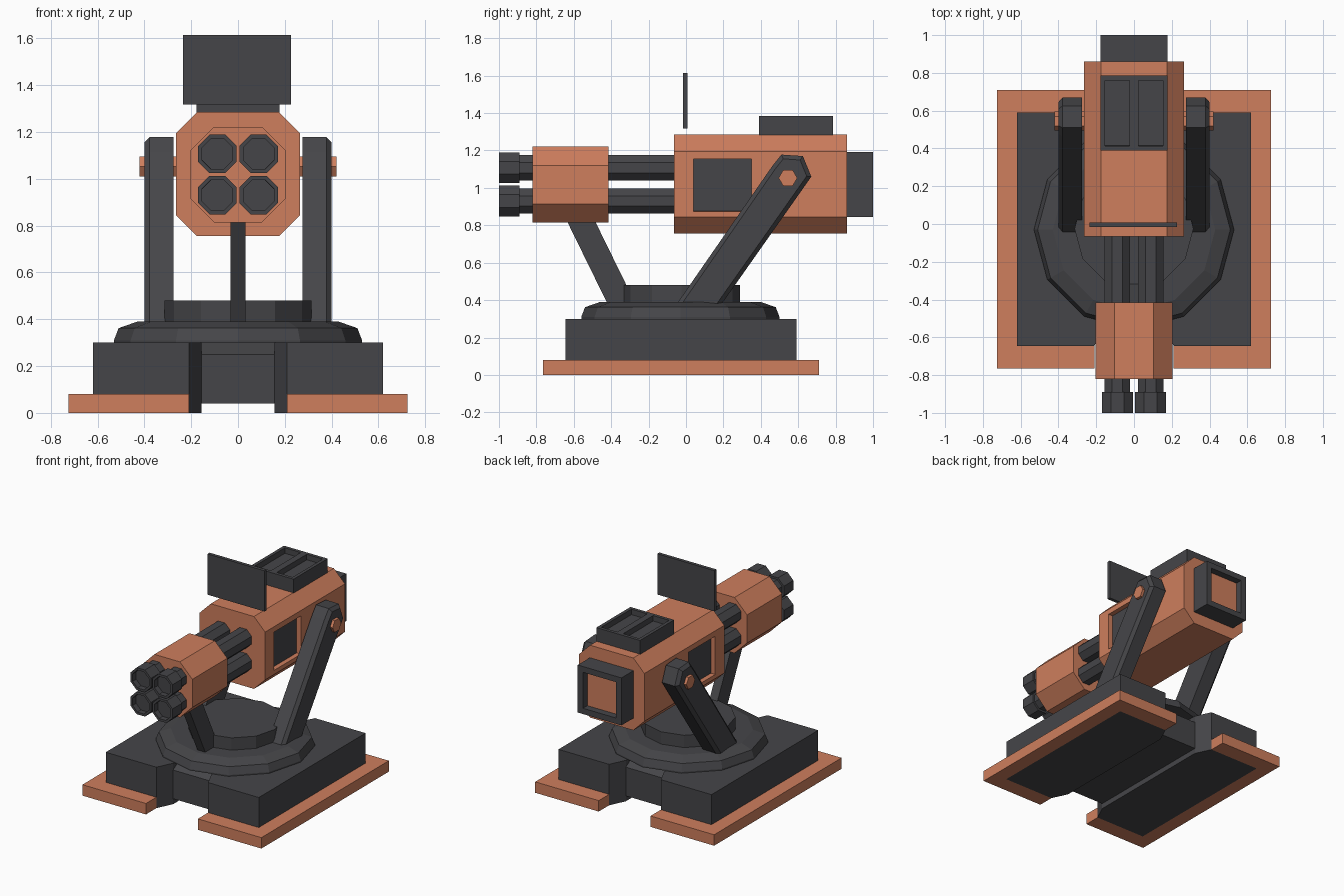
import bpy, bmesh, math
from mathutils import Vector

if "Cube" in bpy.data.objects:
    bpy.data.objects.remove(bpy.data.objects["Cube"])


def material(name, rgb):
    m = bpy.data.materials.new(name)
    m.diffuse_color = (*rgb, 1)
    m.use_nodes = True
    m.node_tree.nodes["Principled BSDF"].inputs["Base Color"].default_value = m.diffuse_color
    return m


ORANGE = material("orange_paint", (0.62, 0.21, 0.11))
DARK = material("dark_metal", (0.06, 0.06, 0.066))


def prism(axis, pts, a, b):
    """Extrude a 2D outline along an axis from a to b."""
    place = {'x': lambda p, t: (t, p[0], p[1]),
             'y': lambda p, t: (p[0], t, p[1]),
             'z': lambda p, t: (p[0], p[1], t)}[axis]
    bm = bmesh.new()
    lo = [bm.verts.new(place(p, a)) for p in pts]
    hi = [bm.verts.new(place(p, b)) for p in pts]
    bm.faces.new(lo)
    bm.faces.new(hi)
    n = len(pts)
    for i in range(n):
        j = (i + 1) % n
        bm.faces.new((lo[i], lo[j], hi[j], hi[i]))
    bmesh.ops.recalc_face_normals(bm, faces=bm.faces)
    return bm


def box(x0, x1, y0, y1, z0, z1):
    return prism('z', [(x0, y0), (x1, y0), (x1, y1), (x0, y1)], z0, z1)


def octagon(cx, cz, half, flat):
    """Axis-aligned chamfered square."""
    h, f = half, flat
    return [(cx + u, cz + v) for u, v in
            ((h, -f), (h, f), (f, h), (-f, h), (-h, f), (-h, -f), (-f, -h), (f, -h))]


def facing(bm, direction):
    d = Vector(direction)
    bm.normal_update()
    return [f for f in bm.faces if f.normal.dot(d) > 0.99]


def recess(bm, faces, rim, depth):
    """Inset the faces and sink them; the faces become the floors."""
    if rim:
        bmesh.ops.inset_individual(bm, faces=faces, thickness=rim)
    bmesh.ops.inset_individual(bm, faces=faces, thickness=0.0005, depth=-depth)


def finish(name, bm, mats, mirror=False):
    me = bpy.data.meshes.new(name)
    bm.to_mesh(me)
    bm.free()
    for m in mats:
        me.materials.append(m)
    ob = bpy.data.objects.new(name, me)
    bpy.context.collection.objects.link(ob)
    if mirror:
        ob.modifiers.new("mirror", 'MIRROR').use_axis = (True, False, False)
    return ob


def turned(name, profile, cy, sides=12):
    """Stack of polygon rings given as (radius, z)."""
    bm = bmesh.new()
    rings = [[bm.verts.new((r * math.cos(2 * math.pi * i / sides),
                            cy + r * math.sin(2 * math.pi * i / sides), z))
              for i in range(sides)] for r, z in profile]
    for lo, hi in zip(rings, rings[1:]):
        for i in range(sides):
            j = (i + 1) % sides
            bm.faces.new((lo[i], lo[j], hi[j], hi[i]))
    bm.faces.new(rings[0])
    bm.faces.new(rings[-1])
    bmesh.ops.recalc_face_normals(bm, faces=bm.faces)
    finish(name, bm, [DARK])


# Base: orange skirts wrapped around dark side blocks, bridged by a centre block
skirt = [(.21, -.765), (.725, -.765), (.725, .71), (.21, .71),
         (.21, .59), (.62, .59), (.62, -.645), (.21, -.645)]
finish("base_skirt", prism('z', skirt, 0, .08), [ORANGE], mirror=True)
side = [(.62, -.645), (.62, .59), (.21, .59), (.155, .475), (.155, -.53), (.21, -.645)]
finish("base_side_block", prism('z', side, 0, .30), [DARK], mirror=True)
bridge = [(-.53, .04), (-.53, .25), (-.45, .30), (.395, .30), (.475, .25), (.475, .04)]
finish("base_centre_block", prism('x', bridge, -.155, .155), [DARK])

# Turntable
turned("turntable", [(.53, .30), (.53, .31), (.51, .362), (.43, .39)], -.03)
turned("turntable_hub", [(.315, .385), (.315, .48)], -.025)

# Front strut under the barrel shroud
strut = [(-.64, .83), (-.49, .83), (-.24, .32), (-.39, .32)]
finish("front_strut", prism('x', strut, -.032, .032), [DARK])

# Side arms with bevelled outer edges
arm = [(-.07, .35), (.17, .35), (.67, 1.06), (.625, 1.17), (.51, 1.178), (.46, 1.115)]
bm = prism('x', arm, .275, .40)
outer = [e for e in bm.edges if all(v.co.x > .39 for v in e.verts)]
bmesh.ops.bevel(bm, geom=outer, offset=.022, segments=1, affect='EDGES')
finish("side_arm", bm, [DARK], mirror=True)

# Hexagonal pivot pin
hexagon = [(.545 + .05 * math.cos(k * math.pi / 3), 1.053 + .05 * math.sin(k * math.pi / 3))
           for k in range(6)]
finish("pivot_pin", prism('x', hexagon, -.42, .42), [ORANGE])

# Main body with a recessed dark panel in each side
bm = prism('y', octagon(0, 1.02, .265, .175), -.065, .86)
for co, no in (((0, .04, 0), (0, 1, 0)), ((0, .35, 0), (0, 1, 0)),
               ((0, 0, .875), (0, 0, 1)), ((0, 0, 1.155), (0, 0, 1))):
    faces = facing(bm, (1, 0, 0)) + facing(bm, (-1, 0, 0))
    geom = set(faces)
    for f in faces:
        geom.update(f.edges, f.verts)
    bmesh.ops.bisect_plane(bm, geom=list(geom), plane_co=co, plane_no=no)
panels = [f for f in facing(bm, (1, 0, 0)) + facing(bm, (-1, 0, 0))
          if (f.calc_center_median().yz - Vector((.195, 1.015))).length < .02]
recess(bm, panels, 0, .035)
for f in panels:
    f.material_index = 1
finish("main_body", bm, [ORANGE, DARK])

# Rear housing with sunken orange panel
bm = box(-.177, .177, .86, 1.0, .845, 1.193)
back = facing(bm, (0, 1, 0))
recess(bm, back, .06, .05)
back[0].material_index = 1
finish("rear_housing", bm, [DARK, ORANGE])

# Top vent box with two sunken slots
bm = box(-.177, .177, .39, .785, 1.28, 1.385)
bmesh.ops.bisect_plane(bm, geom=bm.verts[:] + bm.edges[:] + bm.faces[:],
                       plane_co=(0, 0, 0), plane_no=(1, 0, 0))
recess(bm, facing(bm, (0, 0, 1)), .034, .04)
finish("top_vent", bm, [DARK])

# Floating sight screen
finish("sight_screen", box(-.235, .227, -.017, .008, 1.317, 1.615), [DARK])

# Barrel shroud and four octagonal barrels with hollow muzzles
finish("barrel_shroud", prism('y', octagon(0, 1.018, .204, .103), -.82, -.415), [ORANGE])
for x in (-.088, .088):
    for z in (.93, 1.107):
        finish("barrel", prism('y', octagon(x, z, .068, .028), -.9, -.06), [DARK])
        bm = prism('y', octagon(x, z, .082, .034), -1.0, -.89)
        recess(bm, facing(bm, (0, -1, 0)), .018, .04)
        finish("muzzle", bm, [DARK])
